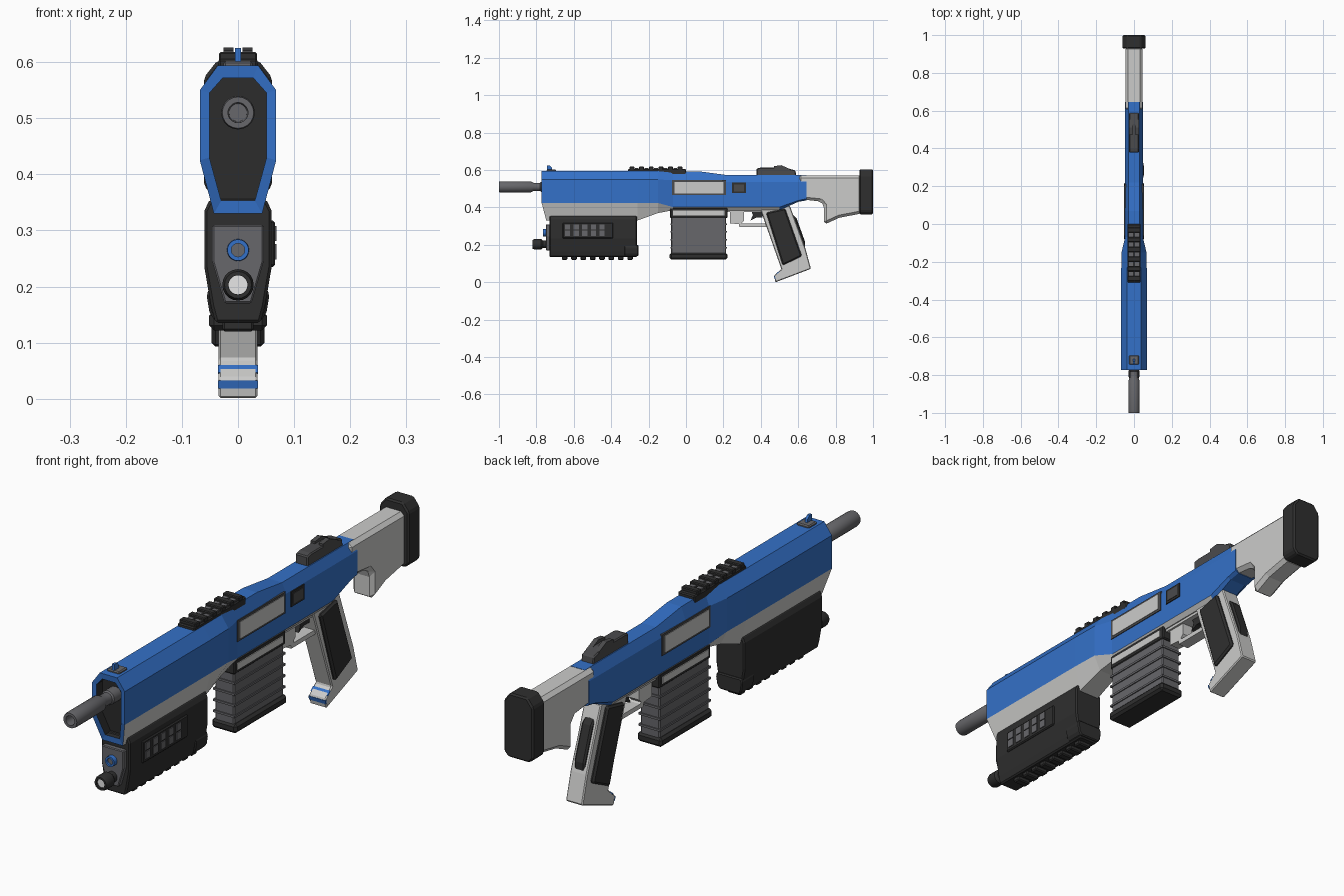
import bpy, bmesh, math

if "Cube" in bpy.data.objects:
    bpy.data.objects.remove(bpy.data.objects["Cube"])


def material(name, r, g, b):
    m = bpy.data.materials.new(name)
    m.diffuse_color = (r, g, b, 1)
    m.use_nodes = True
    m.node_tree.nodes["Principled BSDF"].inputs["Base Color"].default_value = m.diffuse_color
    return m


BLUE = material("blue paint", 0.034, 0.165, 0.58)
LIGHT = material("light grey", 0.60, 0.60, 0.59)
DARK = material("near black", 0.028, 0.028, 0.028)
MID = material("steel grey", 0.135, 0.135, 0.145)
SHADE = material("dark grey", 0.07, 0.07, 0.073)
LENS = material("lens white", 0.85, 0.85, 0.85)


def make(name, verts, faces, mats, index=None, bevel=0.0):
    me = bpy.data.meshes.new(name)
    me.from_pydata(verts, [], faces)
    for m in mats:
        me.materials.append(m)
    for i, k in enumerate(index or []):
        me.polygons[i].material_index = k
    bm = bmesh.new()
    bm.from_mesh(me)
    bmesh.ops.recalc_face_normals(bm, faces=bm.faces)
    bm.to_mesh(me)
    bm.free()
    ob = bpy.data.objects.new(name, me)
    bpy.context.collection.objects.link(ob)
    if bevel:
        mod = ob.modifiers.new("bevel", 'BEVEL')
        mod.width, mod.segments, mod.limit_method = bevel, 1, 'ANGLE'
    return ob


def loft(name, rings, mats, rule=None, bevel=0.0):
    """Skin closed rings; rule(ring, side) gives the material, caps are rings -1 and last."""
    n, last = len(rings[0]), len(rings) - 1
    verts = [p for r in rings for p in r]
    faces, index = [], []
    for i in range(last):
        for j in range(n):
            k = (j + 1) % n
            faces.append((i * n + j, i * n + k, (i + 1) * n + k, (i + 1) * n + j))
            index.append(rule(i, j) if rule else 0)
    faces += [tuple(range(n)), tuple(last * n + j for j in range(n))]
    index += [rule(-1, 0), rule(last, 0)] if rule else [0, 0]
    return make(name, verts, faces, mats, index, bevel)


def section(y, half, lean=0.0):
    """Mirrored cross-section at y from half outline (x, z), lowest point first."""
    right = [(x, y + (lean if i == 0 else 0), z) for i, (x, z) in enumerate(half)]
    return right + [(-x, yy, z) for x, yy, z in reversed(right)]


def bar(name, y0, y1, half, mat, bevel=0.0):
    return loft(name, [section(y0, half), section(y1, half)], [mat], bevel=bevel)


def prism(name, pts, x0, x1, mat, bevel=0.0):
    return loft(name, [[(x, y, z) for y, z in pts] for x in (x0, x1)], [mat], bevel=bevel)


def box(name, x0, x1, y0, y1, z0, z1, mat, bevel=0.0):
    return prism(name, [(y0, z0), (y1, z0), (y1, z1), (y0, z1)], x0, x1, mat, bevel)


def lathe(name, prof, z, mat, n=20):
    """Turn (radius, y) points around a lengthwise axis at height z."""
    rings = [[(r * math.cos(2 * math.pi * j / n), y, z + r * math.sin(2 * math.pi * j / n))
              for j in range(n)] for r, y in prof]
    ob = loft(name, rings, [mat])
    bpy.context.view_layer.objects.active = ob
    ob.select_set(True)
    bpy.ops.object.shade_smooth_by_angle(angle=math.radians(35))
    ob.select_set(False)
    return ob


# Receiver shell: recessed muzzle, blue rim, blue upper and grey lower faces
front = [(.043, .33), (.068, .425), (.068, .55), (.036, .594)]
hole = [(.030, .353), (.051, .43), (.051, .545), (.027, .572)]
rear = [(.034, .385), (.047, .402), (.047, .545), (.030, .593)]
low = [(.034, .385), (.047, .402), (.047, .535), (.030, .573)]
rings = [section(-.735, hole, .02), section(-.77, hole, .022), section(-.772, front, .025),
         section(-.26, front), section(-.15, [(.039, .37), (.066, .424), (.066, .55), (.035, .594)]),
         section(-.07, rear), section(.07, rear), section(.22, low), section(.50, low),
         section(.60, [(.034, .43), (.047, .437), (.047, .535), (.030, .573)]),
         section(.645, [(.034, .438), (.047, .447), (.047, .535), (.030, .573)])]


def shell_rule(i, j):
    if i < 1:
        return 2
    if i == 1 or i >= 8:
        return 0
    return 1 if j in (0, 6, 7) else 0


loft("receiver_shell", rings, [BLUE, LIGHT, DARK], shell_rule)

# Barrel with open muzzle
lathe("barrel", [(.016, -.90), (.018, -1.0), (.028, -1.0), (.030, -.99), (.030, -.83), (.022, -.815),
                 (.022, -.78), (.027, -.775), (.027, -.72)], .51, MID)

# Stock and butt pad
prism("stock", [(.60, .572), (.94, .572), (.94, .368), (.82, .345), (.738, .308), (.738, .41),
                (.72, .432), (.60, .445)], -.045, .045, LIGHT, .014)
bar("butt_pad", .928, 1.0, [(.045, .362), (.061, .38), (.061, .572), (.036, .604)], DARK, .006)

# Side windows on both sides, small button on the right
for s, side in ((-1, "left"), (1, "right")):
    box("window_frame_" + side, s * .04, s * .050, -.075, .213, .466, .546, SHADE)
    box("window_plate_" + side, s * .04, s * .052, -.062, .20, .475, .537, LIGHT)
box("button_frame", .04, .051, .245, .322, .476, .533, DARK)
box("button", .04, .053, .256, .311, .485, .524, SHADE)

# Top rail with teeth and grey slots
box("top_rail", -.035, .035, -.31, .0, .575, .606, DARK, .004)
for i in range(6):
    y = -.29 + i * .0515
    box("rail_tooth", -.034, .034, y - .012, y + .014, .60, .618, DARK, .003)
    if i < 5:
        for s in (-1, 1):
            box("rail_slot", s * .004, s * .026, y + .016, y + .037, .60, .611, MID)

# Sights
box("front_sight_base", -.026, .026, -.745, -.695, .585, .602, MID, .004)
prism("front_sight_blade", [(-.742, .60), (-.715, .60), (-.718, .615), (-.728, .625), (-.742, .625)],
      -.005, .005, BLUE)
prism("rear_sight", [(.378, .565), (.378, .608), (.40, .613), (.53, .613), (.585, .598), (.59, .565)],
      -.026, .026, SHADE, .004)
for s in (-1, 1):
    prism("rear_sight_ear", [(.47, .60), (.47, .621), (.51, .626), (.56, .603)],
          s * .008, s * .026, SHADE)

# Fore grip with lower rail
bar("fore_grip", -.73, -.262, [(.040, .135), (.048, .165), (.060, .235), (.060, .335), (.050, .356)], DARK, .005)
bar("fore_grip_heel", -.33, -.255, [(.042, .14), (.051, .155), (.056, .185), (.050, .20)], DARK, .004)
for i in range(8):
    y = -.65 + i * .05
    box("lower_rail_tooth", -.028, .028, y - .014, y + .016, .12, .145, DARK, .004)

# Vent panel on the right of the fore grip
box("vent_panel", .05, .066, -.66, -.39, .235, .318, DARK, .004)
for i in range(5):
    y = -.635 + i * .046
    for z0, z1 in ((.248, .276), (.281, .308)):
        box("vent_slat", .06, .069, y - .012, y + .016, z0, z1, MID)

# Nose plate, blue ring and lamp
bar("nose_plate", -.748, -.70, [(.024, .17), (.046, .245), (.046, .31)], MID, .003)
lathe("blue_ring", [(.012, -.745), (.012, -.765), (.019, -.765), (.020, -.74)], .265, BLUE)
lathe("ring_core", [(.013, -.757), (.013, -.74)], .265, MID)
lathe("lamp_body", [(.017, -.80), (.017, -.82), (.024, -.82), (.028, -.81), (.028, -.775), (.020, -.765),
                    (.020, -.72)], .203, DARK)
lathe("lamp_lens", [(.0175, -.812), (.0175, -.80)], .203, LENS)

# Magazine with ribs, well and base
box("magazine", -.041, .041, -.08, .215, .15, .36, MID, .005)
for i in range(4):
    z = .185 + i * .042
    box("magazine_rib", -.045, .045, -.084, .219, z - .004, z + .004, MID)
box("magazine_base", -.052, .052, -.087, .222, .122, .157, DARK, .009)
box("magazine_well", -.044, .044, -.085, .222, .344, .398, DARK, .004)
for s in (-1, 1):
    box("well_plate", s * .04, s * .047, -.07, .205, .357, .383, LIGHT)

# Trigger group
box("trigger_housing", -.03, .03, .222, .55, .375, .41, LIGHT)
prism("trigger_guard_post", [(.235, .40), (.235, .315), (.29, .31), (.31, .33), (.31, .40)], -.022, .022, LIGHT)
prism("trigger_guard_bar", [(.28, .325), (.285, .296), (.44, .296), (.44, .313), (.305, .313)],
      -.022, .022, LIGHT)
prism("trigger", [(.345, .39), (.41, .39), (.41, .345), (.375, .345), (.345, .33), (.358, .36)],
      -.011, .011, DARK)

# Pistol grip with side panels, back strap and toe stripes
prism("pistol_grip", [(.394, .40), (.51, .07), (.471, .037), (.478, .0), (.668, .072), (.64, .176),
                      (.555, .41)], -.035, .035, LIGHT, .004)
prism("grip_panels", [(.428, .372), (.53, .395), (.62, .14), (.517, .09)], -.047, .047, DARK, .007)
prism("back_strap", [(.54, .36), (.57, .362), (.592, .34), (.637, .215), (.636, .175), (.62, .165)],
      -.022, .022, DARK, .006)
prism("toe_stripe_upper", [(.483, .047), (.498, .060), (.501, .057), (.486, .044)], -.0355, .0355, BLUE)
prism("toe_stripe_lower", [(.470, .033), (.4735, .018), (.478, .018), (.476, .033)], -.0355, .0355, BLUE)
